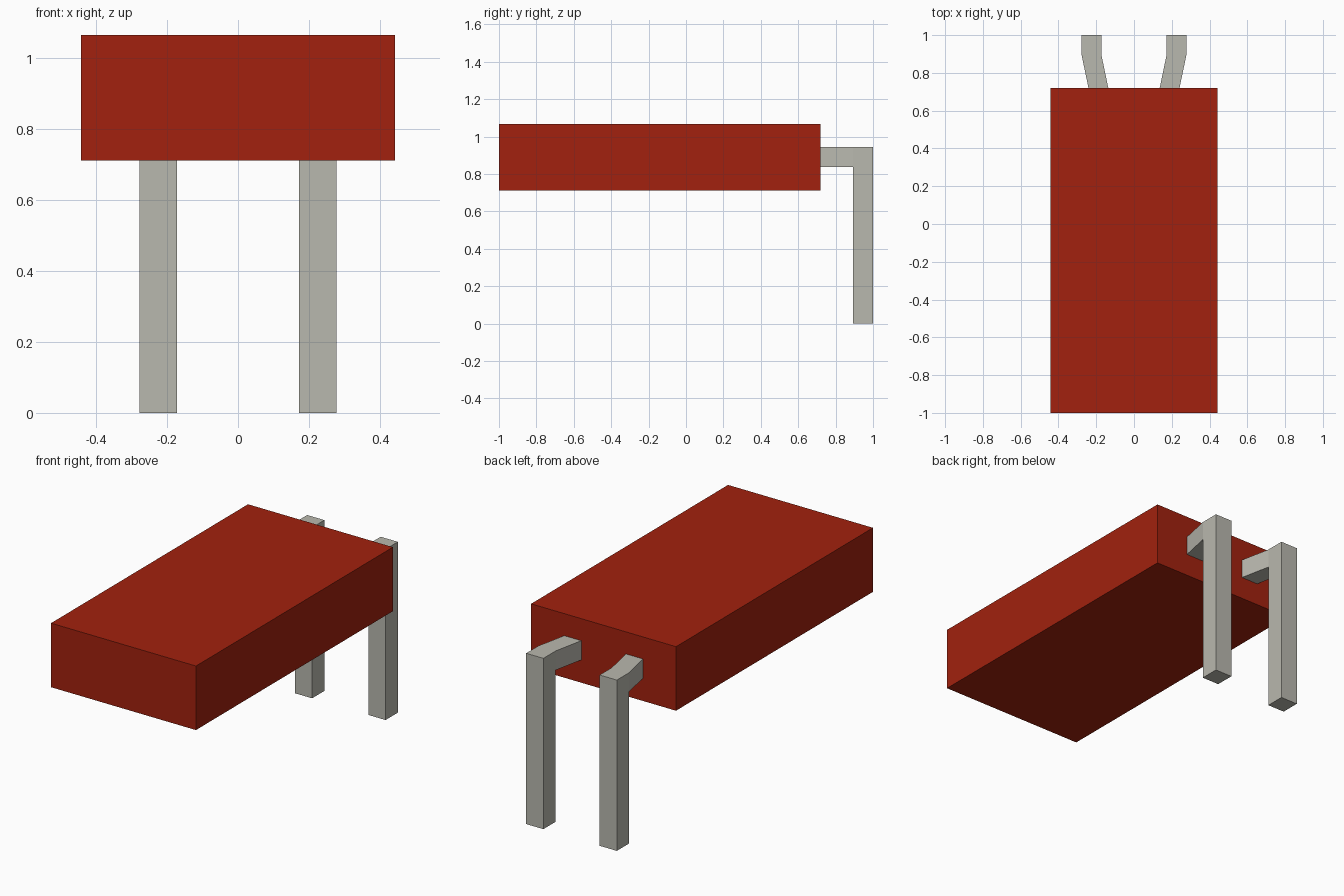
import bpy
import bmesh
from mathutils import Vector

cube = bpy.data.objects.get("Cube")
if cube:
    bpy.data.objects.remove(cube, do_unlink=True)


def make_material(name, colour):
    mat = bpy.data.materials.new(name)
    mat.use_nodes = True
    mat.diffuse_color = colour
    bsdf = next(n for n in mat.node_tree.nodes if n.type == 'BSDF_PRINCIPLED')
    bsdf.inputs["Base Color"].default_value = colour
    return mat


def add_box(bm, low, high):
    low, high = Vector(low), Vector(high)
    verts = bmesh.ops.create_cube(bm, size=1)["verts"]
    for v in verts:
        v.co = (low + high) / 2 + v.co * (high - low)


def finish(bm, name, mat):
    bmesh.ops.recalc_face_normals(bm, faces=bm.faces[:])
    mesh = bpy.data.meshes.new(name)
    bm.to_mesh(mesh)
    bm.free()
    mesh.materials.append(mat)
    obj = bpy.data.objects.new(name, mesh)
    bpy.context.collection.objects.link(obj)
    return obj


red = make_material("red plastic", (0.36, 0.0155, 0.0044, 1))
grey = make_material("lead grey", (0.485, 0.48, 0.425, 1))

# Rectangular body
bm = bmesh.new()
add_box(bm, (-0.443, -1.0, 0.712), (0.443, 0.72, 1.066))
finish(bm, "body", red)


# Bent lead: upright post with an arm extruded from its upper front face
def make_lead(name, side):
    bm = bmesh.new()
    add_box(bm, (0.172, 0.893, 0.0), (0.277, 1.0, 0.944))
    bmesh.ops.bisect_plane(bm, geom=bm.verts[:] + bm.edges[:] + bm.faces[:],
                           plane_co=(0, 0, 0.838), plane_no=(0, 0, 1))
    bm.normal_update()
    face = next(f for f in bm.faces
                if f.normal.y < -0.9 and f.calc_center_median().z > 0.838)
    # Arm leans inward until it meets the body
    arm = bmesh.ops.extrude_discrete_faces(bm, faces=[face])["faces"][0]
    bmesh.ops.translate(bm, verts=arm.verts[:], vec=(-0.036, -0.173, 0))
    for v in bm.verts:
        v.co.x *= side
    return finish(bm, name, grey)


make_lead("left_lead", 1)
make_lead("right_lead", -1)
